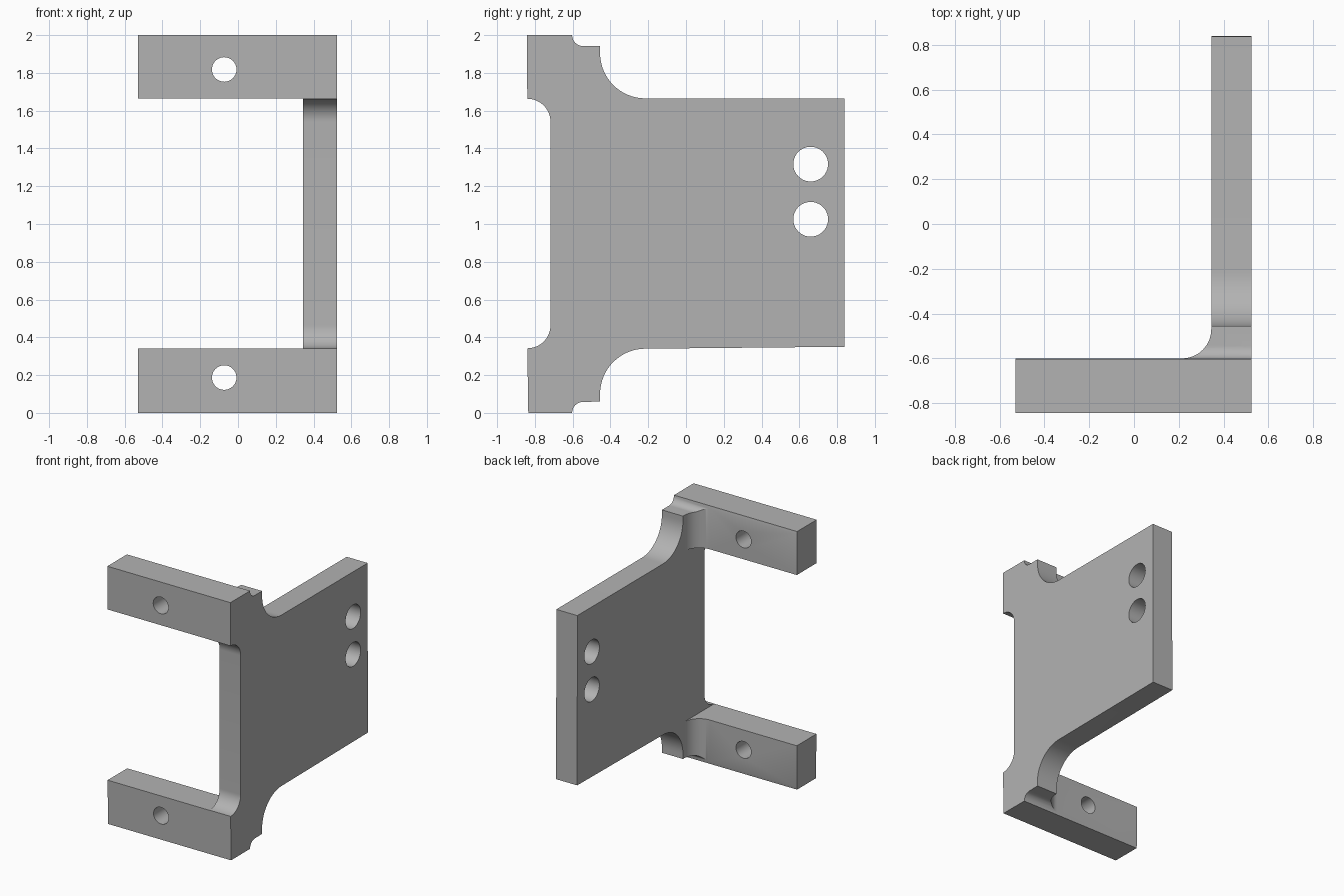
import bpy
import bmesh
from math import sin, cos, radians
from mathutils import Vector

cube = bpy.data.objects.get("Cube")
if cube:
    bpy.data.objects.remove(cube, do_unlink=True)

grey = bpy.data.materials.new("plain grey")
grey.use_nodes = True
GREY = (0.45, 0.45, 0.45, 1)
grey.diffuse_color = GREY
grey.node_tree.nodes["Principled BSDF"].inputs["Base Color"].default_value = GREY


def arc(u, v, r, start, end, steps=16):
    """Points along a circular arc, angles in degrees."""
    angles = [radians(start + (end - start) * i / steps) for i in range(steps + 1)]
    return [(u + r * cos(a), v + r * sin(a)) for a in angles]


def prism(name, outline, axis, low, high):
    """Extrude a closed outline along the x, y or z axis."""
    place = {"x": lambda u, v: Vector((low, u, v)),
             "y": lambda u, v: Vector((u, low, v)),
             "z": lambda u, v: Vector((u, v, low))}[axis]
    step = Vector([(high - low) * (axis == a) for a in "xyz"])
    bm = bmesh.new()
    face = bm.faces.new([bm.verts.new(place(u, v)) for u, v in outline])
    grown = bmesh.ops.extrude_face_region(bm, geom=[face])["geom"]
    bmesh.ops.translate(bm, vec=step, verts=[g for g in grown if isinstance(g, bmesh.types.BMVert)])
    bmesh.ops.recalc_face_normals(bm, faces=bm.faces)
    mesh = bpy.data.meshes.new(name)
    bm.to_mesh(mesh)
    bm.free()
    mesh.materials.append(grey)
    obj = bpy.data.objects.new(name, mesh)
    bpy.context.collection.objects.link(obj)
    return obj


def combine(target, tool, operation):
    """Apply a boolean and remove the cutter."""
    mod = target.modifiers.new("cut", "BOOLEAN")
    mod.object, mod.operation, mod.solver = tool, operation, "EXACT"
    bpy.context.view_layer.objects.active = target
    bpy.ops.object.modifier_apply(modifier=mod.name)
    bpy.data.objects.remove(tool, do_unlink=True)


# L-shaped footprint: arms along x, plate along y, rounded inner corner
footprint = [(-0.53, -0.9), (0.525, -0.9), (0.525, 0.9), (0.345, 0.9)]
footprint += arc(0.215, -0.47, 0.13, 0, -90) + [(-0.53, -0.60)]
bracket = prism("angle_bracket", footprint, "z", -0.1, 2.1)

# Side silhouette: front recess, stepped ears and large rear fillets
side = [(-0.835, 0)]
side += arc(-0.545, 0, 0.058, 180, 90, 8) + [(-0.455, 0.06)]
side += arc(-0.215, 0.10, 0.24, 180, 90)
side += [(0.84, 0.35), (0.838, 1.665)]
side += arc(-0.215, 1.905, 0.24, 270, 180)
side += [(-0.455, 1.942)] + arc(-0.545, 2, 0.058, 270, 180, 8)
side += [(-0.843, 2), (-0.84, 1.665)]
side += arc(-0.84, 1.54, 0.123, 90, 0)
side += arc(-0.84, 0.465, 0.123, 0, -90)
combine(bracket, prism("silhouette", side, "x", -1, 1), "INTERSECT")

# Opening between the two arms
window = [(-1, 0.341), (0.345, 0.341), (0.345, 1.664), (-1, 1.664)]
combine(bracket, prism("window", window, "y", -1, 1), "DIFFERENCE")

# Plate holes and arm holes
for z in (1.025, 1.317):
    combine(bracket, prism("plate_hole", arc(0.66, z, 0.092, 0, 351, 39), "x", 0.2, 0.7), "DIFFERENCE")
for z in (0.187, 1.818):
    combine(bracket, prism("arm_hole", arc(-0.073, z, 0.065, 0, 351, 39), "y", -1, -0.4), "DIFFERENCE")

bpy.ops.object.select_all(action="DESELECT")
bracket.select_set(True)
bpy.context.view_layer.objects.active = bracket
bpy.ops.object.shade_smooth_by_angle(angle=radians(30))
